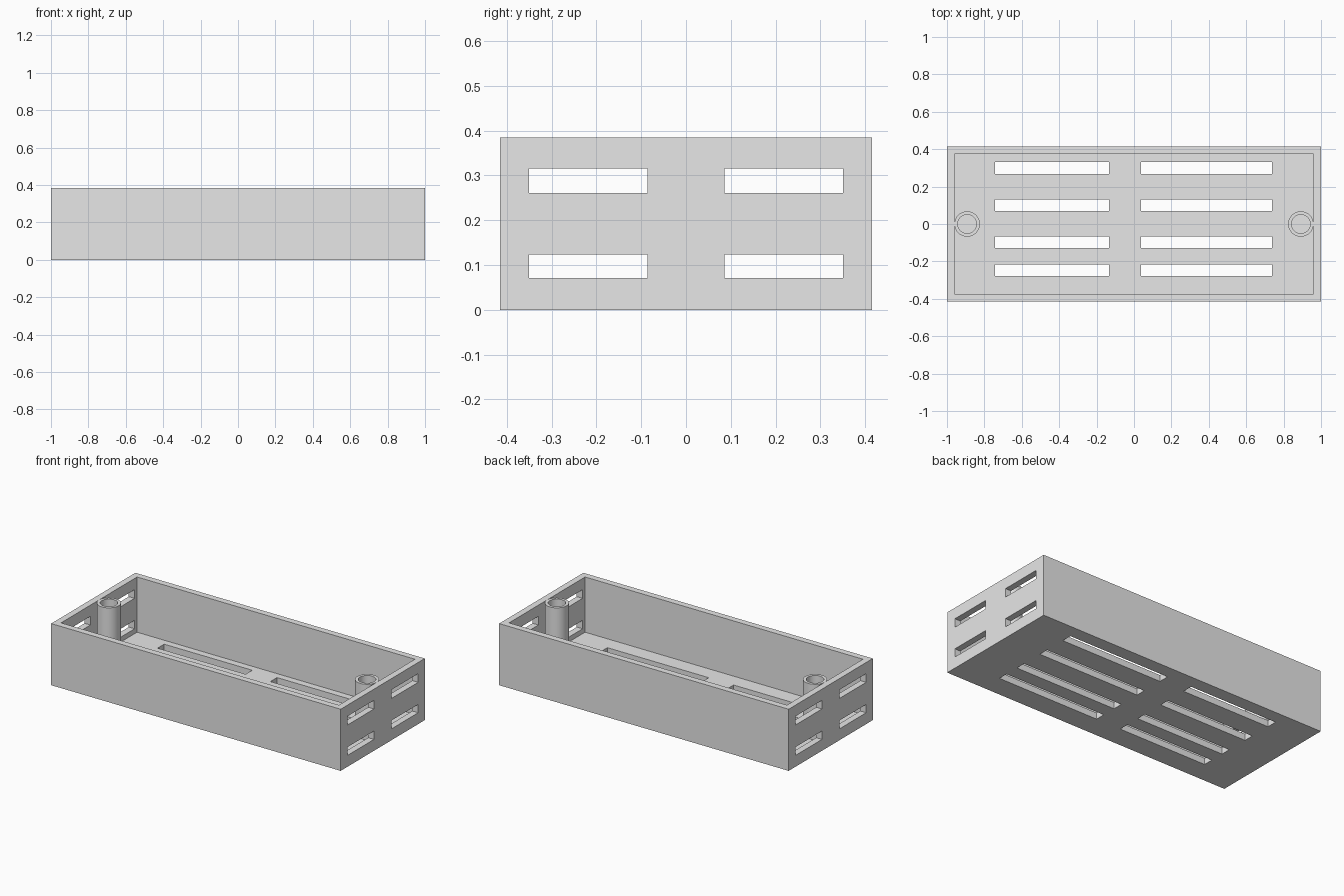
import bpy
import bmesh
from mathutils import Matrix, Vector

if "Cube" in bpy.data.objects:
    bpy.data.objects.remove(bpy.data.objects["Cube"])

L, W, H, T = 1.0, 0.415, 0.385, 0.04   # half length, half width, height, wall

grey = bpy.data.materials.new("light grey plastic")
grey.diffuse_color = (0.8, 0.8, 0.8, 1)
grey.use_nodes = True
grey.node_tree.nodes["Principled BSDF"].inputs["Base Color"].default_value = grey.diffuse_color


def finish(name, bm):
    mesh = bpy.data.meshes.new(name)
    bm.to_mesh(mesh)
    bm.free()
    mesh.materials.append(grey)
    ob = bpy.data.objects.new(name, mesh)
    bpy.context.collection.objects.link(ob)
    return ob


def boxes(name, items):
    """One object made of boxes given as (x0, x1, y0, y1, z0, z1)."""
    bm = bmesh.new()
    for x0, x1, y0, y1, z0, z1 in items:
        m = Matrix.Translation(((x0 + x1) / 2, (y0 + y1) / 2, (z0 + z1) / 2))
        m = m @ Matrix.Diagonal((x1 - x0, y1 - y0, z1 - z0, 1))
        bmesh.ops.create_cube(bm, size=1, matrix=m)
    return finish(name, bm)


def cylinders(name, r, z0, z1):
    """A pair of upright cylinders, one at each end of the tray."""
    bm = bmesh.new()
    for x in (-0.892, 0.892):
        bmesh.ops.create_cone(bm, cap_ends=True, segments=48, radius1=r, radius2=r,
                              depth=z1 - z0,
                              matrix=Matrix.Translation((x, 0, (z0 + z1) / 2)))
    return finish(name, bm)


def combine(target, tool, operation):
    tool.hide_render = True
    mod = target.modifiers.new(tool.name, 'BOOLEAN')
    mod.operation = operation
    mod.solver = 'EXACT'
    mod.object = tool
    bpy.context.view_layer.objects.active = target
    bpy.ops.object.modifier_apply(modifier=mod.name)
    bpy.data.objects.remove(tool)


# Open tray
tray = boxes("vented_tray", [(-L, L, -W, W, 0, H)])
combine(tray, boxes("cavity", [(-L + T, L - T, -W + T, W - T, T, H + 0.1)]), 'DIFFERENCE')

# Floor vents: four rows in two columns of different length
rows = [(0.267, 0.332), (0.07, 0.132), (-0.128, -0.066), (-0.278, -0.216)]
cols = [(-0.743, -0.134), (0.037, 0.738)]
combine(tray, boxes("floor_vents", [(*c, *r, -0.1, 0.1) for c in cols for r in rows]),
        'DIFFERENCE')

# End wall vents, running through both ends
spans = [(-0.35, -0.086), (0.086, 0.35)]
levels = [(0.071, 0.123), (0.261, 0.315)]
combine(tray, boxes("end_vents", [(-1.2, 1.2, *s, *z) for s in spans for z in levels]),
        'DIFFERENCE')

# Screw posts against the end walls, with blind holes
combine(tray, cylinders("screw_posts", 0.068, T / 2, H), 'UNION')
combine(tray, cylinders("screw_holes", 0.05, T, H + 0.1), 'DIFFERENCE')

# Round posts smooth, box edges sharp
bpy.ops.object.select_all(action='DESELECT')
tray.select_set(True)
bpy.context.view_layer.objects.active = tray
bpy.ops.object.shade_smooth_by_angle()
